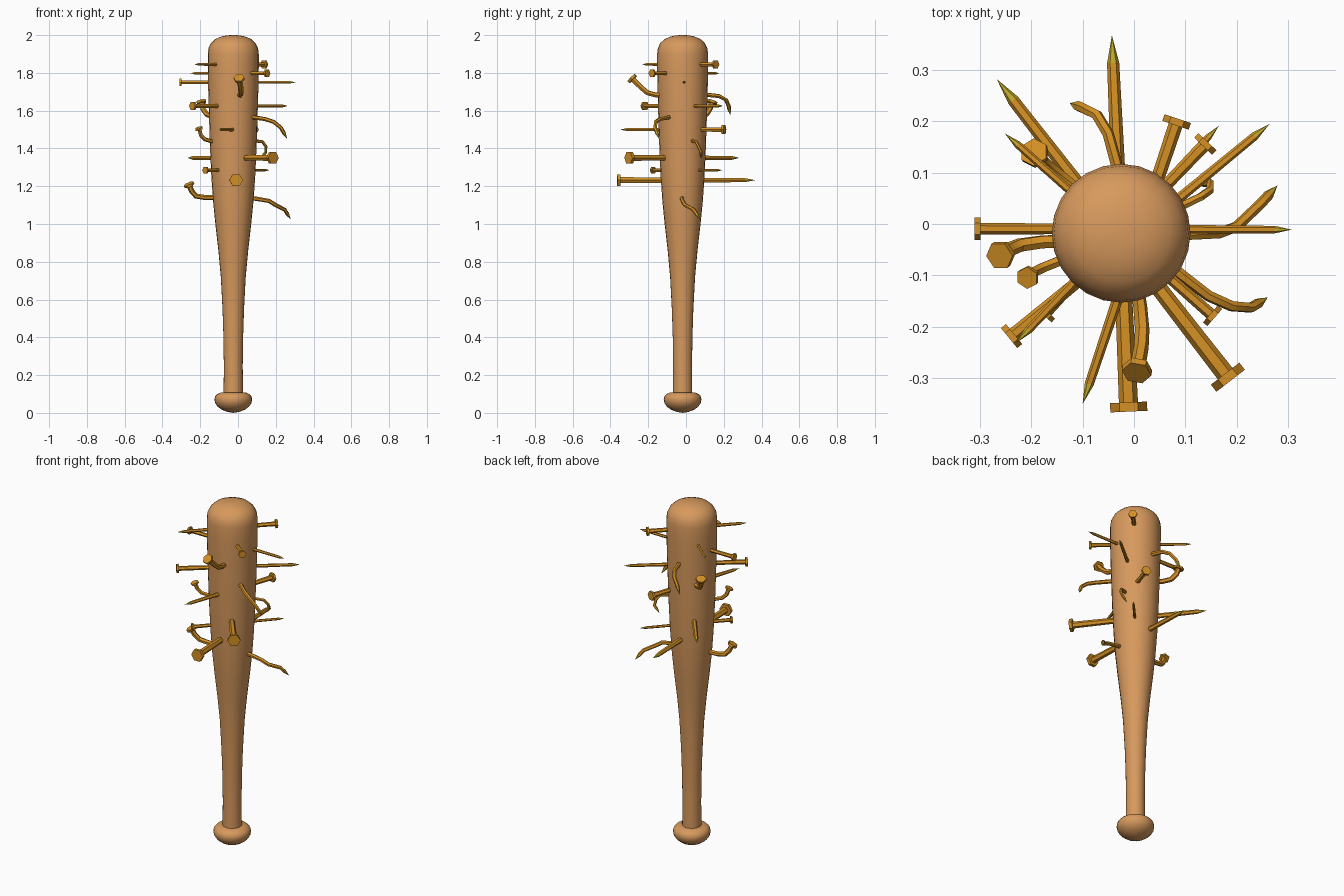
import bpy, bmesh, math
from mathutils import Vector


def material(name, rgb):
    m = bpy.data.materials.new(name)
    m.diffuse_color = (*rgb, 1)
    return m


WOOD = material("warm wood", (0.68, 0.32, 0.11))
NAIL = material("rusty orange", (0.66, 0.28, 0.018))
TIP = material("worn yellow tip", (0.58, 0.42, 0.025))


def finish(bm, name, mats, angle):
    bmesh.ops.recalc_face_normals(bm, faces=bm.faces[:])
    me = bpy.data.meshes.new(name)
    bm.to_mesh(me)
    bm.free()
    for m in mats:
        me.materials.append(m)
    ob = bpy.data.objects.new(name, me)
    bpy.context.collection.objects.link(ob)
    bpy.ops.object.select_all(action='DESELECT')
    ob.select_set(True)
    bpy.context.view_layer.objects.active = ob
    bpy.ops.object.shade_smooth_by_angle(angle=math.radians(angle))
    return ob


def skin(bm, rings, mat=0):
    for a, b in zip(rings, rings[1:]):
        n = len(a)
        for i in range(n):
            j = (i + 1) % n
            bm.faces.new((a[i], a[j], b[j], b[i])).material_index = mat


# bat: lathed profile (radius, height)
CX, CY = -0.025, -0.018
profile = [(0.03, 0.005), (0.06, 0.016), (0.083, 0.033), (0.096, 0.052), (0.1, 0.072),
           (0.096, 0.088), (0.085, 0.1), (0.068, 0.107), (0.051, 0.109), (0.05, 0.25),
           (0.052, 0.4), (0.057, 0.55), (0.066, 0.72), (0.079, 0.86), (0.095, 1.0),
           (0.107, 1.12), (0.116, 1.25), (0.123, 1.4), (0.128, 1.55), (0.133, 1.72),
           (0.135, 1.83), (0.135, 1.9), (0.131, 1.931), (0.118, 1.958),
           (0.095, 1.979), (0.062, 1.993), (0.03, 1.999)]
bm = bmesh.new()
N = 24
rings = [[bm.verts.new((CX + r * math.cos(2 * math.pi * i / N),
                        CY + r * math.sin(2 * math.pi * i / N), z)) for i in range(N)]
         for r, z in profile]
skin(bm, rings)
for ring, z in ((rings[0], 0.0), (rings[-1], 2.0)):
    c = bm.verts.new((CX, CY, z))
    for i in range(N):
        bm.faces.new((ring[i], ring[(i + 1) % N], c))
finish(bm, "bat", [WOOD], 50)


# nail: tapered six-sided shank along a path, hexagonal head at the start, point at the end
def nail(name, path, head_r, r0, r1, tip_len):
    pts = [Vector(p) for p in path]
    end = pts[-1]
    d = (end - pts[-2])
    pts[-1] = end - d.normalized() * min(tip_len, d.length * 0.8)
    dirs = [(b - a).normalized() for a, b in zip(pts, pts[1:])]
    tans = [dirs[0]] + [(a + b).normalized() for a, b in zip(dirs, dirs[1:])] + [dirs[-1]]
    lens = [0]
    for a, b in zip(pts, pts[1:]):
        lens.append(lens[-1] + (b - a).length)
    up = Vector((0, 0, 1)) if abs(tans[0].z) < 0.9 else Vector((1, 0, 0))
    bm = bmesh.new()

    def ring(p, t, r):
        u = (up - t * up.dot(t)).normalized()
        v = t.cross(u)
        return u, [bm.verts.new(p + r * (u * math.sin(k * math.pi / 3)
                                         + v * math.cos(k * math.pi / 3))) for k in range(6)]

    # head
    t = tans[0]
    thick = 0.5 * head_r
    top = ring(pts[0], t, head_r)[1]
    under = ring(pts[0] + t * thick, t, head_r)[1]
    skin(bm, [top, under])
    bm.faces.new(top)
    bm.faces.new(under[::-1])
    # shank
    shank = []
    for p, t, s in zip(pts, tans, lens):
        up, vs = ring(p + (t * thick * 0.5 if s == 0 else Vector()), t,
                      r0 + (r1 - r0) * s / lens[-1])
        shank.append(vs)
    skin(bm, shank)
    # point
    c = bm.verts.new(end)
    for i in range(6):
        bm.faces.new((shank[-1][i], shank[-1][(i + 1) % 6], c)).material_index = 1
    finish(bm, name, [NAIL, TIP], 35)


# straight nails: height, head xy, tip xy, head radius
straight = [(1.845, (0.143, 0.16), (-0.23, -0.232), 0.024),
            (1.798, (0.157, -0.182), (-0.251, 0.176), 0.022),
            (1.75, (-0.31, -0.009), (0.307, -0.011), 0.022),
            (1.625, (-0.243, -0.222), (0.264, 0.195), 0.025),
            (1.5, (0.085, 0.205), (-0.1, -0.35), 0.027),
            (1.35, (0.188, -0.305), (-0.267, 0.282), 0.035),
            (1.285, (-0.175, -0.178), (0.165, 0.191), 0.02),
            (1.232, (-0.01, -0.365), (-0.043, 0.367), 0.036)]
for i, (z, h, t, r) in enumerate(straight):
    nail(f"straight_nail_{i + 1}", [(*h, z), (*t, z)], r, r * 0.52, r * 0.33, r * 1.5)

# bent nails: path from head to tip, head radius
bent = [([(0.005, -0.29, 1.775), (0.014, -0.24, 1.725), (0.016, -0.205, 1.695),
          (0.012, -0.16, 1.683), (-0.035, 0.12, 1.683), (-0.05, 0.175, 1.677),
          (-0.072, 0.212, 1.657), (-0.1, 0.226, 1.625), (-0.125, 0.235, 1.575)], 0.029),
        ([(-0.195, 0.14, 1.652), (-0.186, 0.127, 1.61), (-0.165, 0.108, 1.58),
          (-0.13, 0.08, 1.567), (0.08, -0.09, 1.565), (0.145, -0.14, 1.555),
          (0.19, -0.16, 1.54), (0.227, -0.163, 1.51), (0.26, -0.143, 1.452)], 0.028),
        ([(-0.208, -0.105, 1.51), (-0.196, -0.094, 1.47), (-0.175, -0.084, 1.448),
          (-0.14, -0.07, 1.438), (0.095, 0.036, 1.44), (0.13, 0.053, 1.435),
          (0.148, 0.066, 1.41), (0.148, 0.08, 1.38), (0.115, 0.08, 1.345)], 0.022),
        ([(-0.262, -0.062, 1.213), (-0.244, -0.05, 1.172), (-0.222, -0.041, 1.148),
          (-0.18, -0.035, 1.141), (0.09, -0.021, 1.135), (0.165, -0.018, 1.122),
          (0.2, -0.005, 1.1), (0.247, 0.04, 1.076), (0.279, 0.075, 1.025)], 0.028)]
for i, (path, r) in enumerate(bent):
    nail(f"bent_nail_{i + 1}", path, r, r * 0.52, r * 0.36, r * 1.3)
